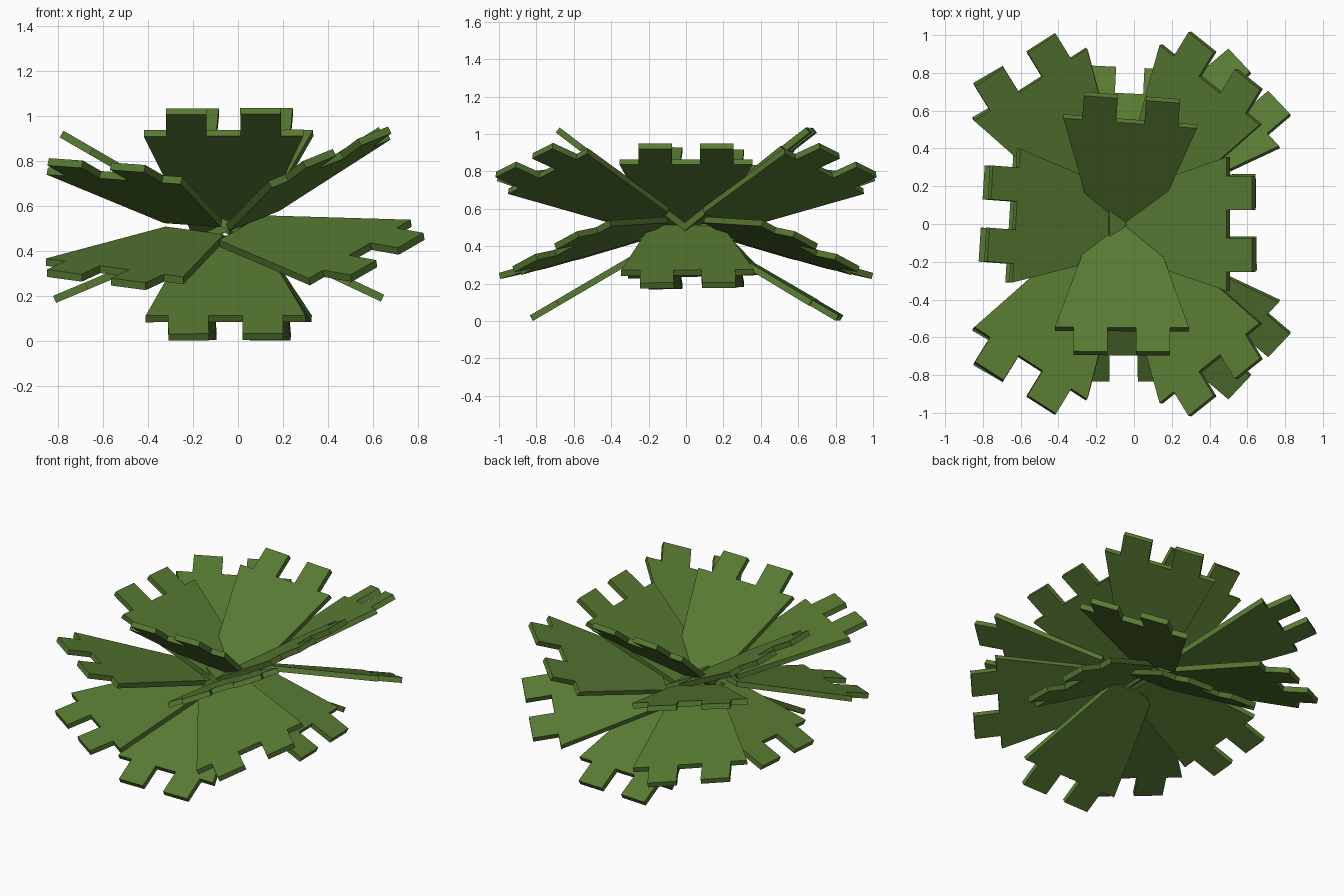
import bpy
import bmesh
from mathutils import Vector

cube = bpy.data.objects.get("Cube")
if cube:
    bpy.data.objects.remove(cube, do_unlink=True)

# Single leaf colour
green = bpy.data.materials.new("leaf_green")
green.use_nodes = True
colour = (0.098, 0.195, 0.033, 1)
green.diffuse_color = colour
green.node_tree.nodes["Principled BSDF"].inputs["Base Color"].default_value = colour

LENGTH, SHOULDER, THICK = 0.86, 0.70, 0.034
# Half outline: base corner, shoulder, then one square tooth
HALF = [(0.15, 0), (0.355, SHOULDER), (0.255, SHOULDER),
        (0.255, LENGTH), (0.075, LENGTH), (0.075, SHOULDER)]
OUTLINE = HALF + [(-u, v) for u, v in reversed(HALF)]


def leaf(name, tip, base, across):
    """Flat toothed plate ending at tip, pointing away from base."""
    tip, across = Vector(tip), Vector(across).normalized()
    along = (tip - Vector(base)).normalized()
    across = (across - along * across.dot(along)).normalized()
    normal = across.cross(along)
    start = tip - along * LENGTH - normal * THICK / 2
    bm = bmesh.new()
    face = bm.faces.new([bm.verts.new(start + across * u + along * v)
                         for u, v in OUTLINE])
    out = bmesh.ops.extrude_face_region(bm, geom=[face])
    moved = [g for g in out["geom"] if isinstance(g, bmesh.types.BMVert)]
    bmesh.ops.translate(bm, verts=moved, vec=normal * THICK)
    bmesh.ops.recalc_face_normals(bm, faces=bm.faces)
    mesh = bpy.data.meshes.new(name)
    bm.to_mesh(mesh)
    bm.free()
    mesh.materials.append(green)
    bpy.context.collection.objects.link(bpy.data.objects.new(name, mesh))


# Leaves along the front-back axis
heart = (-0.06, 0, 0.50)
leaf("front_upper_leaf", (-0.065, -0.685, 1.02), heart, (1, 0, 0))
leaf("back_upper_leaf", (-0.01, 0.67, 1.02), heart, (1, -0.08, 0))
leaf("front_lower_leaf", (-0.055, -0.825, 0.016), heart, (1, 0, 0))
leaf("back_lower_leaf", (-0.02, 0.82, 0.016), heart, (1, -0.05, 0))

# Leaves along the side axis
leaf("left_upper_leaf", (0.635, 0, 0.935), heart, (0, 1, 0))
leaf("left_lower_leaf", (0.64, 0.01, 0.19), (-0.06, 0, 0.52), (0, 1, 0))
leaf("right_upper_leaf", (-0.77, 0.055, 0.91), heart, (0, 1, 0))
leaf("right_lower_leaf", (-0.80, 0.055, 0.19), heart, (0, 1, 0))

# Diagonal leaves, mirrored front to back
diagonals = {
    "right_upper": ((-0.63, -0.87, 0.78), (-0.20, -0.17, 0.53), (-0.5, 0.3, 0.04)),
    "right_lower": ((-0.63, -0.87, 0.27), (-0.20, -0.17, 0.47), (-0.5, 0.3, 0.07)),
    "left_upper": ((0.485, -0.865, 0.86), (0.07, -0.19, 0.55), (0.48, 0.35, 0.2)),
    "left_lower": ((0.665, -0.75, 0.37), (0.05, -0.23, 0.48), (0.33, 0.3, 0.17)),
}
for side, points in diagonals.items():
    for end, flip in (("front", 1), ("back", -1)):
        leaf(f"{end}_{side}_diagonal_leaf",
             *[(x, y * flip, z) for x, y, z in points])
